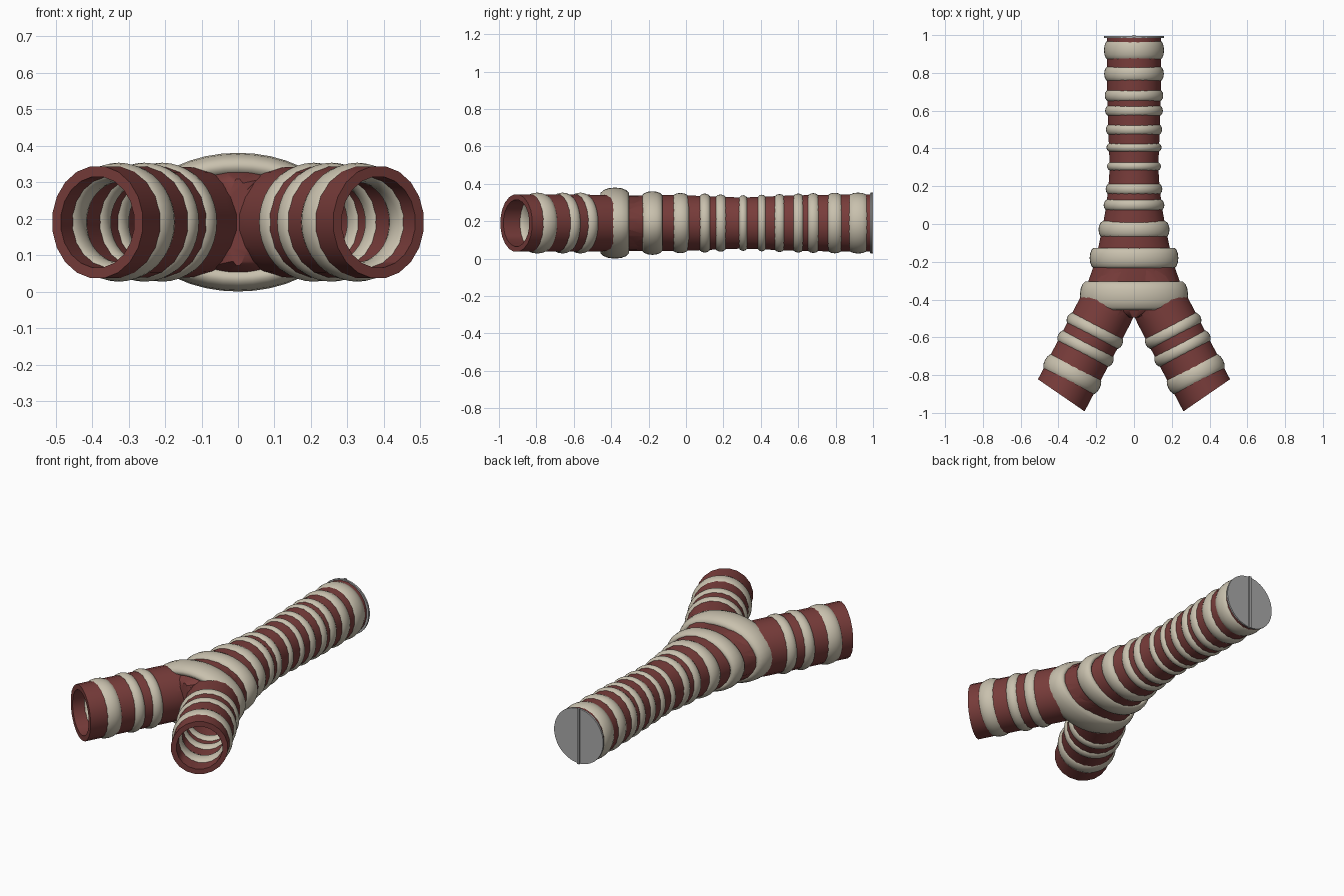
import bpy, bmesh, math
from mathutils import Vector

if "Cube" in bpy.data.objects:
    bpy.data.objects.remove(bpy.data.objects["Cube"])

ZC = 0.19                                   # height of the airway axis


def material(name, col):
    m = bpy.data.materials.new(name)
    m.diffuse_color = (*col, 1)
    m.use_nodes = True
    m.node_tree.nodes["Principled BSDF"].inputs["Base Color"].default_value = m.diffuse_color
    return m


RED = material("muscle red", (0.19, 0.046, 0.043))
CREAM = material("cartilage cream", (0.58, 0.53, 0.42))
GREY = material("cap grey", (0.40, 0.40, 0.40))


def finish(bm, name, mat, angle=40):
    bmesh.ops.recalc_face_normals(bm, faces=bm.faces)
    me = bpy.data.meshes.new(name)
    bm.to_mesh(me)
    bm.free()
    ob = bpy.data.objects.new(name, me)
    bpy.context.collection.objects.link(ob)
    me.materials.append(mat)
    bpy.ops.object.select_all(action='DESELECT')
    ob.select_set(True)
    bpy.context.view_layer.objects.active = ob
    bpy.ops.object.shade_smooth_by_angle(angle=math.radians(angle))
    return ob


def loft(name, stations, mat=RED, n=20):
    """Closed tube; each station = (centre x, y, half-width vector x, y, half height)."""
    bm = bmesh.new()
    loops = []
    for cx, cy, ux, uy, h in stations:
        angs = [(i + 0.5) * 2 * math.pi / n for i in range(n)]
        loops.append([bm.verts.new((cx + ux * math.cos(a), cy + uy * math.cos(a),
                                    ZC + h * math.sin(a))) for a in angs])
    for a, b in zip(loops, loops[1:]):
        for i in range(n):
            j = (i + 1) % n
            bm.faces.new((a[i], a[j], b[j], b[i]))
    bm.faces.new(loops[0])
    bm.faces.new(loops[-1])
    return finish(bm, name, mat)


def ring(name, c, d, rx, rz, half_w, t, n=40, m=14):
    """Elliptical cartilage ring round axis d, outer radii rx / rz, thickness 2t."""
    bm = bmesh.new()
    d = Vector((*d, 0)).normalized()
    u = Vector((-d.y, d.x, 0))
    c = Vector((*c, ZC))
    g = []
    for i in range(n):
        a = 2 * math.pi * i / n
        row = []
        for k in range(m):
            b = 2 * math.pi * k / m
            r = t * math.cos(b) - t
            row.append(bm.verts.new(c + u * ((rx + r) * math.cos(a)) + d * (half_w * math.sin(b))
                                    + Vector((0, 0, (rz + r) * math.sin(a)))))
        g.append(row)
    for i in range(n):
        for k in range(m):
            i2, k2 = (i + 1) % n, (k + 1) % m
            bm.faces.new((g[i][k], g[i2][k], g[i2][k2], g[i][k2]))
    return finish(bm, name, CREAM, 60)


# windpipe trunk: y, half width, half height
TRUNK = [(.985, .146, .154), (.75, .145, .153), (.55, .14, .149), (.4, .134, .142),
         (.3, .13, .138), (.2, .137, .142), (.1, .148, .146), (0, .166, .15),
         (-.1, .186, .152), (-.2, .208, .15), (-.35, .262, .15), (-.44, .21, .14),
         (-.495, .03, .12)]
WALL = 0.03
body = loft("airway_wall", [(0, y, w, 0, h) for y, w, h in TRUNK])
core = [(0, 1.03, .116, 0, .124)] + [(0, y, w - WALL, 0, h - WALL) for y, w, h in TRUNK[1:-2]]
trunk_cut = loft("trunk_bore", core)

# two branches, mirrored, hollowed out
AX = Vector((.461, -.887))
END = Vector((.385, -.907))
unions, cuts = [], [trunk_cut]
for s in (-1, 1):
    def st(p, ux, uy, h):
        return (s * p[0], p[1], s * ux, uy, h)
    start = END - AX * 0.85
    unions.append(loft("branch_solid", [
        st(start, .118, .061, .138), st(END - AX * .5, .1345, .07, .153),
        st(END, .125, .086, .155)]))
    k = .81
    cuts.append(loft("branch_bore", [
        st(start, .092, .048, .108), st(END - AX * .5, .1345 * k, .07 * k, .153 * k),
        st(END, .125 * k, .086 * k, .155 * k), st(END + AX * .06, .125 * k, .086 * k, .155 * k)]))

bpy.context.view_layer.objects.active = body
for op, obs in (('UNION', unions), ('DIFFERENCE', cuts)):
    for o in obs:
        md = body.modifiers.new("cut", 'BOOLEAN')
        md.operation, md.solver, md.object = op, 'EXACT', o
        bpy.ops.object.modifier_apply(modifier=md.name)
for o in unions + cuts:
    bpy.data.objects.remove(o)
bpy.ops.object.select_all(action='DESELECT')
body.select_set(True)
bpy.context.view_layer.objects.active = body
bpy.ops.object.shade_smooth_by_angle(angle=math.radians(40))

# trunk rings: y, outer half width, outer half height, half length
for i, (y, rx, rz, hw) in enumerate([
        (.92, .159, .163, .055), (.795, .158, .162, .043), (.68, .155, .16, .034),
        (.6, .153, .158, .031), (.5, .149, .155, .031), (.405, .146, .152, .025),
        (.305, .143, .149, .025), (.185, .15, .153, .032), (.1, .161, .158, .032),
        (-.03, .188, .161, .046), (-.18, .235, .17, .055)]):
    ring(f"trunk_ring_{i + 1}", (0, y), (0, 1), rx, rz, hw, .027)

# large saddle ring over the fork
ring("fork_ring", (0, -.38), (0, 1), .287, .19, .078, .036)

# branch rings
for s, side in ((-1, "left"), (1, "right")):
    for i, (y, hw) in enumerate([(-.565, .036), (-.66, .036), (-.795, .05)]):
        x = END.x + (y - END.y) * AX.x / AX.y
        ring(f"{side}_branch_ring_{i + 1}", (s * x, y), (s * AX.x, AX.y), .163, .163, hw, .027)

# flat end cap with a raised central strip
loft("end_cap", [(0, .984, .159, 0, .16), (0, .994, .159, 0, .16)], GREY, 32)
bm = bmesh.new()
bmesh.ops.create_cube(bm, size=1)
for v in bm.verts:
    v.co = (v.co.x * .016, .993 + v.co.y * .014, ZC + v.co.z * .325)
finish(bm, "cap_strip", GREY)
